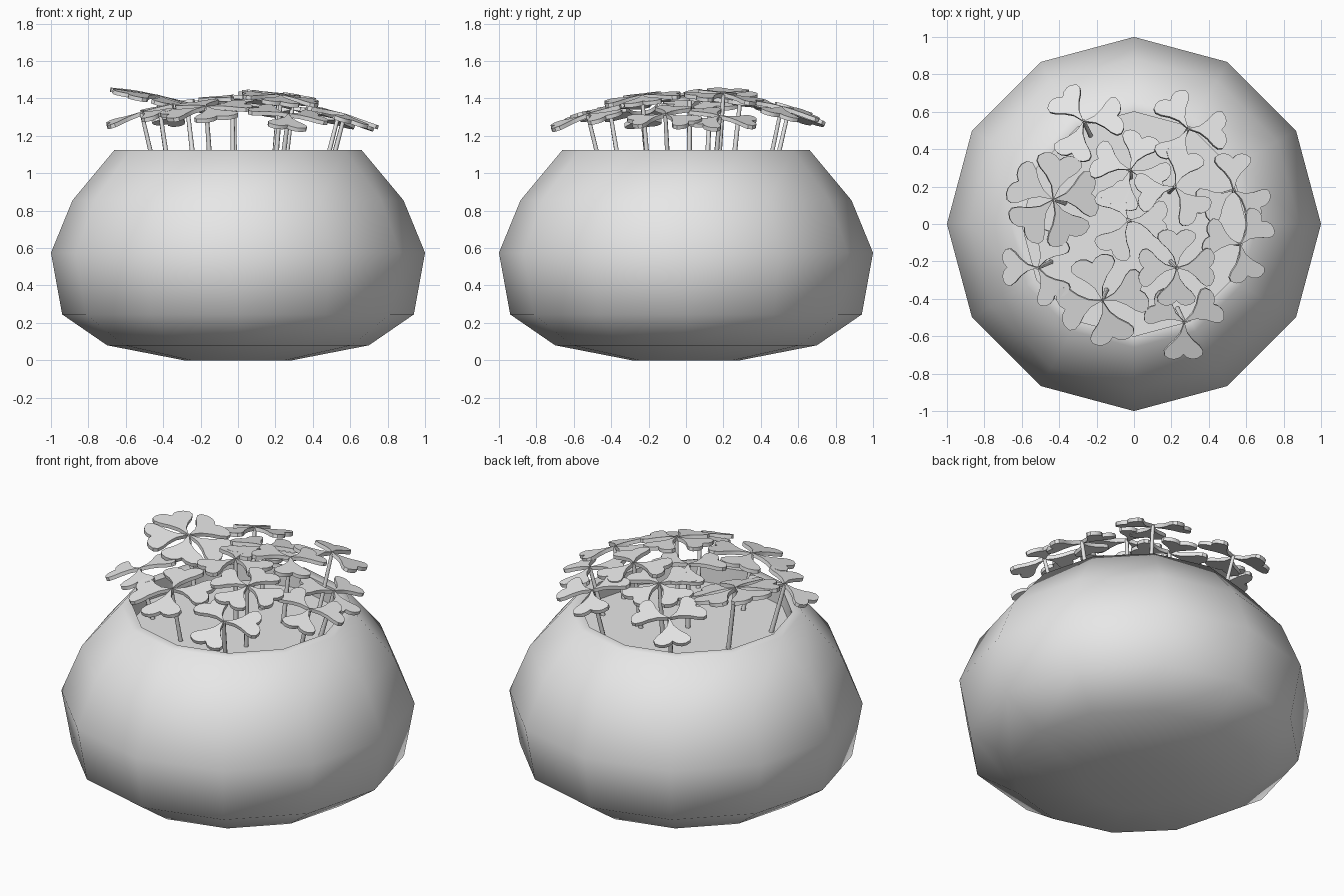
import bpy, bmesh, math
from mathutils import Matrix, Vector

cube = bpy.data.objects.get("Cube")
if cube:
    bpy.data.objects.remove(cube, do_unlink=True)

gray = bpy.data.materials.new("plain_gray")
gray.use_nodes = True
gray.diffuse_color = (0.8, 0.8, 0.8, 1)
gray.node_tree.nodes["Principled BSDF"].inputs["Base Color"].default_value = (0.8, 0.8, 0.8, 1)


def finish(bm, name, smooth_angle=None):
    """Turn a bmesh into a named object, optionally smooth shaded."""
    bmesh.ops.recalc_face_normals(bm, faces=bm.faces)
    mesh = bpy.data.meshes.new(name)
    bm.to_mesh(mesh)
    bm.free()
    mesh.materials.append(gray)
    obj = bpy.data.objects.new(name, mesh)
    bpy.context.collection.objects.link(obj)
    if smooth_angle:
        bpy.ops.object.select_all(action='DESELECT')
        obj.select_set(True)
        bpy.context.view_layer.objects.active = obj
        bpy.ops.object.shade_smooth_by_angle(angle=math.radians(smooth_angle))
    return obj


# Pot: twelve-sided lathe with a rounded belly and a flat rim
SIDES = 12
SOIL_Z = 1.02
profile = [(0.29, 0), (0.7, 0.08), (0.94, 0.245), (1.0, 0.575),
           (0.885, 0.855), (0.66, 1.125), (0.6, 1.125), (0.6, SOIL_Z)]
bm = bmesh.new()
rings = []
for r, z in profile:
    rings.append([bm.verts.new((r * math.cos(math.tau * i / SIDES),
                                r * math.sin(math.tau * i / SIDES), z))
                  for i in range(SIDES)])
for low, high in zip(rings, rings[1:]):
    for i in range(SIDES):
        j = (i + 1) % SIDES
        bm.faces.new((low[i], low[j], high[j], high[i]))
bm.faces.new(rings[0][::-1])
finish(bm, "pot", 60)

# Soil: flat disc inside the rim
bm = bmesh.new()
bmesh.ops.create_circle(bm, cap_ends=True, segments=SIDES, radius=0.6,
                        matrix=Matrix.Translation((0, 0, SOIL_Z)))
finish(bm, "soil")

# Half outline of a heart leaf: distance along the leaf, half width
HALF = [(0.3, 0.09), (0.5, 0.24), (0.65, 0.41), (0.78, 0.5),
        (0.9, 0.48), (0.98, 0.36), (1.0, 0.24), (0.96, 0.1)]
OUTLINE = [(0, 0)] + HALF + [(0.87, 0)] + [(u, -v) for u, v in reversed(HALF)]
THICK = 0.022
DROOP = 0.08


def clover(index, x, y, z, leaves, start, size, lean=0.5):
    """Heart leaves around a centre, leaning outward, on a thin stem."""
    top = Vector((x, y, z))
    tilt = Matrix.Rotation(lean * math.hypot(x, y), 4, Vector((-y, x, 0)).normalized())
    bm = bmesh.new()
    for k in range(leaves):
        turn = Matrix.Rotation(math.radians(start) + math.tau * k / leaves, 4, 'Z')
        place = Matrix.Translation(top) @ tilt @ turn
        face = bm.faces.new([bm.verts.new(place @ Vector((u * size, v * size, -DROOP * u * size)))
                             for u, v in OUTLINE])
        face.normal_update()
        extruded = bmesh.ops.extrude_face_region(bm, geom=[face], use_keep_orig=True)
        verts = [g for g in extruded["geom"] if isinstance(g, bmesh.types.BMVert)]
        bmesh.ops.translate(bm, verts=verts, vec=face.normal * -THICK)
    finish(bm, f"clover_leaves_{index}", 30)

    # Stem leans out from the soil to the leaf centre
    foot = Vector((x * 0.86, y * 0.86, SOIL_Z - 0.01))
    axis = top - Vector((0, 0, 0.01)) - foot
    bm = bmesh.new()
    bmesh.ops.create_cone(bm, cap_ends=True, segments=6, radius1=0.014, radius2=0.011,
                          depth=axis.length,
                          matrix=Matrix.Translation(foot + axis / 2)
                          @ axis.to_track_quat('Z', 'Y').to_matrix().to_4x4())
    finish(bm, f"clover_stem_{index}", 70)


# Clovers: x, y, height, leaf count, first leaf angle, leaf length, lean
PLANTS = [
    (-0.27, 0.55, 1.35, 3, 10, 0.21),
    (0.29, 0.51, 1.36, 3, 0, 0.21),
    (-0.02, 0.29, 1.40, 4, 70, 0.21),
    (-0.43, 0.13, 1.42, 5, 80, 0.245, -0.5),
    (-0.03, 0.02, 1.42, 3, 0, 0.21),
    (0.22, 0.20, 1.43, 3, 70, 0.21),
    (0.535, 0.18, 1.31, 3, 90, 0.2),
    (0.57, -0.11, 1.32, 3, 45, 0.2),
    (0.23, -0.235, 1.42, 4, 90, 0.205),
    (0.27, -0.525, 1.32, 3, 30, 0.21),
    (-0.17, -0.41, 1.36, 4, 15, 0.24),
    (-0.515, -0.235, 1.33, 3, 60, 0.2),
]
for number, plant in enumerate(PLANTS, 1):
    clover(number, *plant)
